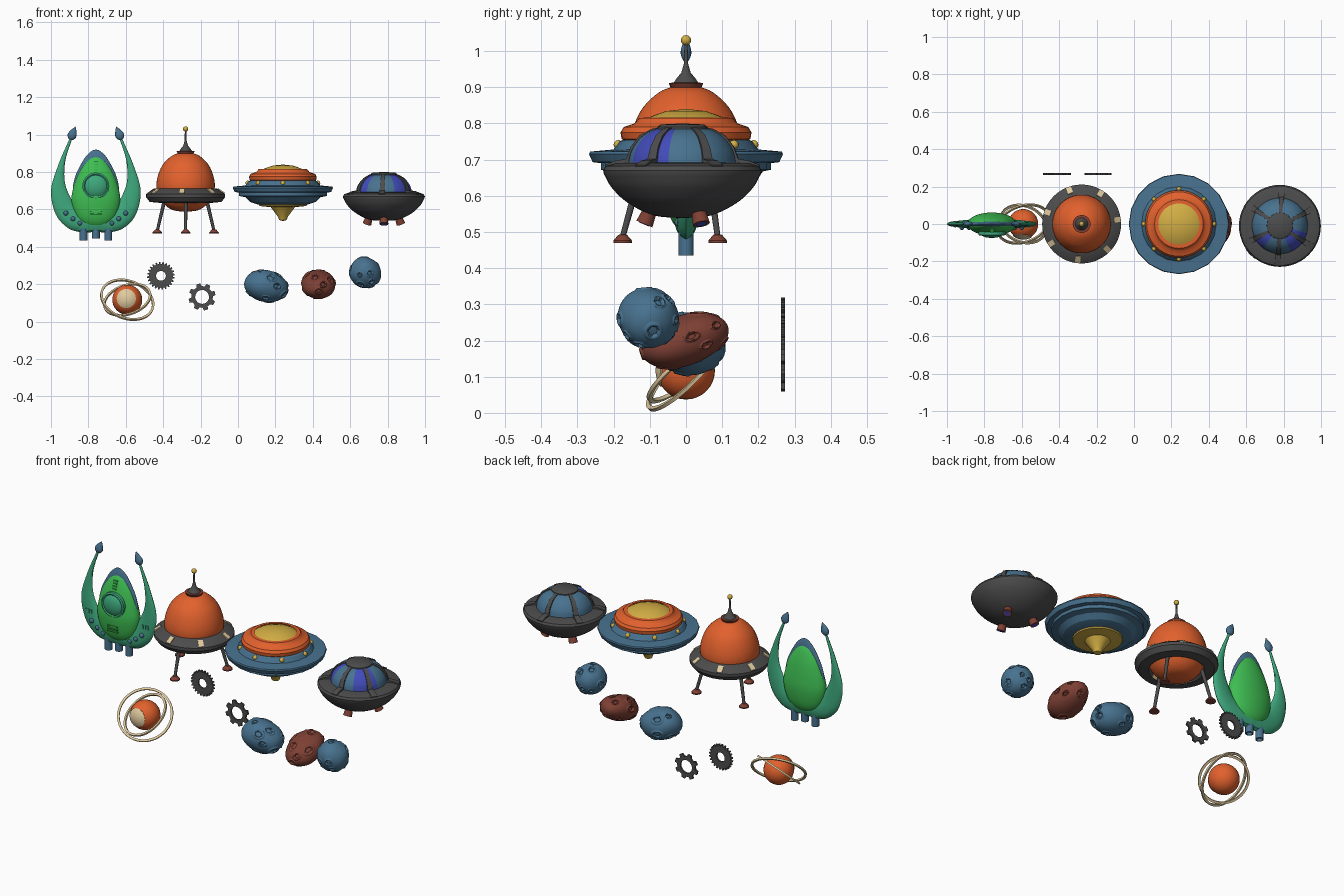
import bpy, bmesh, math, random
from mathutils import Vector

if "Cube" in bpy.data.objects:
    bpy.data.objects.remove(bpy.data.objects["Cube"])

random.seed(4)
TAU = 2 * math.pi


def srgb(r, g, b):
    return tuple((c / 255 / 12.92 if c < 10 else ((c / 255 + .055) / 1.055) ** 2.4) for c in (r, g, b)) + (1,)


MATS = {}
for name, col in dict(green=(62, 190, 82), teal=(62, 168, 125), orange=(226, 97, 45), grey=(76, 76, 76),
                      blue=(72, 114, 143), brown=(126, 64, 52), gold=(210, 174, 68), cream=(224, 202, 158),
                      violet=(66, 76, 186)).items():
    MATS[name] = bpy.data.materials.new(name)
    MATS[name].diffuse_color = srgb(*col)


def finish(bm, name, mats, loc=(0, 0, 0), rot=None, angle=35, scale=(1, 1, 1)):
    bmesh.ops.remove_doubles(bm, verts=bm.verts, dist=1e-5)
    bmesh.ops.recalc_face_normals(bm, faces=bm.faces)
    me = bpy.data.meshes.new(name)
    bm.to_mesh(me)
    bm.free()
    for m in mats.split():
        me.materials.append(MATS[m])
    for p in me.polygons:
        p.use_smooth = angle > 0
    if angle:
        me.set_sharp_from_angle(angle=math.radians(angle))
    ob = bpy.data.objects.new(name, me)
    bpy.context.collection.objects.link(ob)
    ob.location, ob.scale = loc, scale
    if rot is not None:
        ob.rotation_euler = rot
    return ob


def curve(pts, n=5):
    """Smooth curve through a few points."""
    p = [Vector(q) for q in pts]
    p = [2 * p[0] - p[1]] + p + [2 * p[-1] - p[-2]]
    out = []
    for i in range(1, len(p) - 2):
        a, b, c, d = p[i - 1:i + 3]
        for k in range(n):
            t = k / n
            out.append(.5 * (2 * b + (c - a) * t + (2 * a - 5 * b + 4 * c - d) * t * t + (3 * b - a - 3 * c + d) * t ** 3))
    return out + [p[-2]]


def skin(bm, rings, closed=True):
    rows = [[bm.verts.new(c) for c in r] for r in rings]
    for a, b in zip(rows, rows[1:]):
        for i in range(len(a) if closed else len(a) - 1):
            j = (i + 1) % len(a)
            bm.faces.new((a[i], a[j], b[j], b[i]))
    return rows


def lathe(name, mats, prof, loc, seg=40, rot=None, angle=35, scale=(1, 1, 1)):
    bm = bmesh.new()
    skin(bm, [[(max(r, 0) * math.cos(TAU * i / seg), max(r, 0) * math.sin(TAU * i / seg), z)
               for i in range(seg)] for r, z in prof])
    return finish(bm, name, mats, loc, rot, angle, scale)


def ball(name, mat, r, loc, scale=(1, 1, 1), seg=16):
    bm = bmesh.new()
    bmesh.ops.create_uvsphere(bm, u_segments=seg, v_segments=seg // 2, radius=r)
    return finish(bm, name, mat, loc, scale=scale)


def box(name, mat, size, loc, rot=None):
    bm = bmesh.new()
    bmesh.ops.create_cube(bm, size=1)
    return finish(bm, name, mat, loc, rot, 0, size)


def aim(v):
    return Vector(v).to_track_quat('Z', 'Y').to_euler()


def rod(name, mat, a, b, r1, r2, seg=16):
    a, b = Vector(a), Vector(b)
    h = (b - a).length
    return lathe(name, mat, [(0, 0), (r1, 0), (r2, h), (0, h)], a, seg, aim(b - a))


# --- Winged ship: egg hull, crest, crescent wings
AX = -.76
lathe("egg_hull", "green", curve([(0, .505), (.06, .515), (.107, .56), (.13, .64), (.122, .71), (.095, .79),
                                  (.058, .85), (.025, .88), (0, .885)]), (AX, 0, 0), scale=(1, .47, 1))
lathe("hull_crest", "blue", curve([(0, .6), (.09, .62), (.122, .7), (.112, .77), (.086, .83), (.052, .885),
                                   (.02, .914), (0, .92)]), (AX, 0, 0), scale=(1, .22, 1))
lathe("hatch", "teal", [(.072, 0), (.072, .018), (.064, .022), (.058, .018), (.05, .024), (.03, .032), (0, .035)],
      (AX, -.04, .725), 32, (math.pi / 2, 0, 0))
outer = curve([(0, .478), (.09, .48), (.155, .505), (.215, .575), (.24, .7), (.2, .84), (.14, .98)])
inner = curve([(0, .6), (.04, .6), (.09, .61), (.122, .64), (.165, .74), (.163, .86), (.126, .98)])
for s, side in ((-1, "left"), (1, "right")):
    bm = bmesh.new()
    rings = []
    for k, (o, i) in enumerate(zip(outer, inner)):
        m, h = (o + i) / 2, (o - i) / 2
        t = .028 * (1 - k / len(outer)) + .004
        rings.append([(s * (m.x + h.x * math.cos(a)), t * math.sin(a), m.y + h.y * math.cos(a))
                      for a in [TAU * q / 12 for q in range(12)]])
    skin(bm, rings)
    finish(bm, side + "_wing", "teal", (AX, 0, 0))
    lathe(side + "_wing_tip", "blue", curve([(0, 0), (.014, .005), (.024, .025), (.015, .052), (0, .077)], 4),
          (AX + s * .137, 0, .972), 16, aim((-s * .028, 0, .07)), scale=(.62, 1, 1))
    for x, z in ((.16, .58), (.122, .55), (.085, .527)):
        ball(side + "_wing_stud", "blue", .013, (AX + s * x, -.02, z), (1, .9, 1))
    for k in range(3):
        box(side + "_wing_vent", "teal", (.008, .012, .022), (AX + s * (.165 + .015 * k), -.014, .63))
for x, z in ((-.066, .435), (0, .445), (.066, .435)):
    lathe("wing_ship_thruster", "blue", [(0, .015), (.015, .015), (.015, 0), (.021, 0), (.021, .07), (0, .08)],
          (AX + x, 0, z), 16)
for k in range(3):
    box("lower_vent", "green", (.065, .01, .006), (AX, -.057, .575 + .015 * k))
for k in range(4):
    box("upper_vent", "green", (.022, .01, .006), (AX, -.04 + .004 * k, .812 + .014 * k))

# --- Lander: round hull, ring, antenna, three legs
BX = -.28
lathe("lander_hull", "orange", curve([(0, .587), (.07, .597), (.12, .635), (.153, .70), (.152, .765), (.125, .835),
                                      (.08, .882), (.04, .9), (0, .903)]), (BX, 0, 0), 48)
lathe("lander_ring", "grey", [(.14, .715), (.17, .71), (.211, .682), (.211, .665), (.192, .64), (.14, .635)],
      (BX, 0, 0), 48)
for k in range(7):
    a = math.radians(264) + TAU * k / 7
    box("ring_light", "cream", (.042, .028, .009),
        (BX + .19 * math.cos(a), .19 * math.sin(a), .697), (0, math.radians(34), a))
lathe("antenna_collar", "brown", [(.03, .88), (.037, .885), (.048, .912), (0, .914)], (BX, 0, 0), 24)
lathe("antenna", "grey", [(.034, .912), (.028, .922), (.013, .94), (.006, .965), (.004, 1.03)], (BX, 0, 0), 16)
ball("antenna_ball", "gold", .014, (BX, 0, 1.03))
for deg in (30, 150, 270):
    c, s = math.cos(math.radians(deg)), math.sin(math.radians(deg))
    rod("lander_leg", "grey", (BX + .13 * c, .13 * s, .65), (BX + .174 * c, .174 * s, .49), .01, .008)
    lathe("lander_foot", "brown", [(0, .47), (.026, .47), (.026, .476), (.012, .492), (0, .495)],
          (BX + .175 * c, .175 * s, 0), 16)

# --- Wide saucer: faceted disc, stacked top, pointed keel
C = (.24, 0, 0)
lathe("saucer_disc", "blue", [(.15, .765), (.185, .75), (.2, .728), (.265, .722), (.268, .715), (.258, .693),
                              (.235, .69), (.235, .672), (.2, .665), (.175, .64), (.13, .625), (0, .625)], C, 20, angle=20)
lathe("saucer_upper_body", "orange", [(.16, .745), (.178, .757), (.181, .775), (.172, .79), (.142, .8),
                                      (.137, .806), (.13, .815), (.11, .816)], C, 40)
lathe("saucer_cap", "gold", [(.114, .81), (.095, .82), (.055, .834), (0, .84)], C, 24)
lathe("saucer_keel", "gold", [(.13, .63), (.125, .618), (.065, .612), (.056, .6), (.026, .56), (.02, .543), (0, .538)], C, 24)
for k in range(8):
    a = TAU * (k + .0) / 8
    ball("saucer_lamp", "gold", .013, (.24 + .187 * math.cos(a), .187 * math.sin(a), .741))

# --- Bowl saucer: bowl, ribbed glass dome, nozzles
D = (.78, -.01, 0)
lathe("bowl_hull", "grey", curve([(0, .538), (.08, .546), (.15, .58), (.195, .622), (.217, .66)]) +
      [Vector((.219, .67)), Vector((.212, .682)), Vector((.185, .69)), Vector((.145, .692))], D, 48)
dome = curve([(.15, .688), (.141, .725), (.113, .763), (.07, .785), (0, .792)], 4)
glass = lathe("glass_dome", "blue violet", dome, D, 48)
for p in glass.data.polygons:
    deg = math.degrees(math.atan2(p.center.y, p.center.x)) % 360
    p.material_index = int(295 < deg < 345 or 210 < deg < 235)
lathe("dome_cap", "grey", [(.072, .778), (.07, .79), (.06, .797), (0, .8)], D, 24)
rib = [Vector(q) for q in ((.06, .79), (.085, .785), (.118, .767), (.143, .735), (.155, .702), (.185, .697), (.214, .685))]
for k in range(6):
    a = math.radians(27 + 60 * k)
    bm = bmesh.new()
    rings = []
    for i, q in enumerate(rib):
        w = .008 + .0016 * i
        rings.append([(q.x, -w, q.y), (q.x, w, q.y), (q.x - .006, w, q.y - .014), (q.x - .006, -w, q.y - .014)])
    rows = skin(bm, rings)
    bm.faces.new(rows[0])
    bm.faces.new(rows[-1])
    finish(bm, "dome_rib", "grey", D, (0, 0, a), 30)
for deg in (30, 150, 270):
    c, s = math.cos(math.radians(deg)), math.sin(math.radians(deg))
    a, b = Vector((.78 + .085 * c, -.01 + .085 * s, .57)), Vector((.78 + .105 * c, -.01 + .105 * s, .522))
    rod("nozzle", "brown", a, b, .018, .024)
    rod("nozzle_glow", "violet", b, b + (b - a) * .03, .015, .015)

# --- Ringed sphere with a pale front plate
P = (-.592, 0, .117)
ball("ringed_sphere", "orange", .08, P, seg=32)
lathe("front_plate", "cream", [(.084 * math.sin(t * .11), .084 * math.cos(t * .11)) for t in range(7)] + [(.048, .06)],
      P, 32, (math.pi / 2 - .1, 0, -.08))
for r, n in ((.143, (.25, -.68, .66)), (.127, (-.25, -.6, .75))):
    lathe("orbit_ring", "cream", [(r + x, z) for x, z in ((-.006, -.005), (.006, -.005), (.006, .005), (-.006, .005),
                                                          (-.006, -.005))], P, 48, aim(n))


# --- Two gears
def gear(name, x, z, teeth, ro, rt, ri):
    bm = bmesh.new()
    n = teeth * 4
    rings = []
    for i in range(n):
        a = TAU * (i + (.25, -.25, .25, -.25)[i % 4]) / n
        r = ro if i % 4 in (1, 2) else rt
        c, s = math.cos(a), math.sin(a)
        rings.append([(r * c, -.005, r * s), (r * c, .005, r * s), (ri * c, .005, ri * s), (ri * c, -.005, ri * s)])
    skin(bm, rings + rings[:1])
    finish(bm, name, "grey", (x, .268, z), None, 0)


gear("fine_gear", -.412, .245, 24, .074, .064, .026)
gear("coarse_gear", -.192, .132, 8, .073, .058, .037)


# --- Cratered asteroids
def asteroid(name, mat, loc, size, rot, count):
    bm = bmesh.new()
    bmesh.ops.create_icosphere(bm, subdivisions=6, radius=1)
    pits = []
    while len(pits) < count:
        d = Vector([random.gauss(0, 1) for _ in range(3)]).normalized()
        r = random.uniform(.13, .27)
        if all(d.angle(e) > 1.3 * (r + q) for e, q in pits):
            pits.append((d, r))
    for v in bm.verts:
        n = v.co.normalized()
        f = 1 + .03 * math.sin(3 * n.x + 2 * n.y) * math.cos(2.5 * n.z + 1)
        for d, r in pits:
            t = n.angle(d) / r
            if t < .7:
                f -= .07
            elif t < 1.3:
                f += .045 * (1 - ((t - 1) / .3) ** 2)
        v.co = n * f
    finish(bm, name, mat, loc, rot, 40, size)


asteroid("blue_asteroid", "blue", (.15, .01, .19), (.118, .095, .085), (0, .15, 0), 15)
asteroid("red_asteroid", "brown", (.43, -.005, .2), (.09, .125, .07), (.35, 0, 0), 15)
asteroid("small_blue_asteroid", "blue", (.68, -.105, .262), (.084, .083, .083), (.3, .2, 0), 16)

for m in bpy.data.materials:
    if m.users and not m.is_grease_pencil:
        m.use_nodes = True
        m.node_tree.nodes["Principled BSDF"].inputs["Base Color"].default_value = m.diffuse_color
